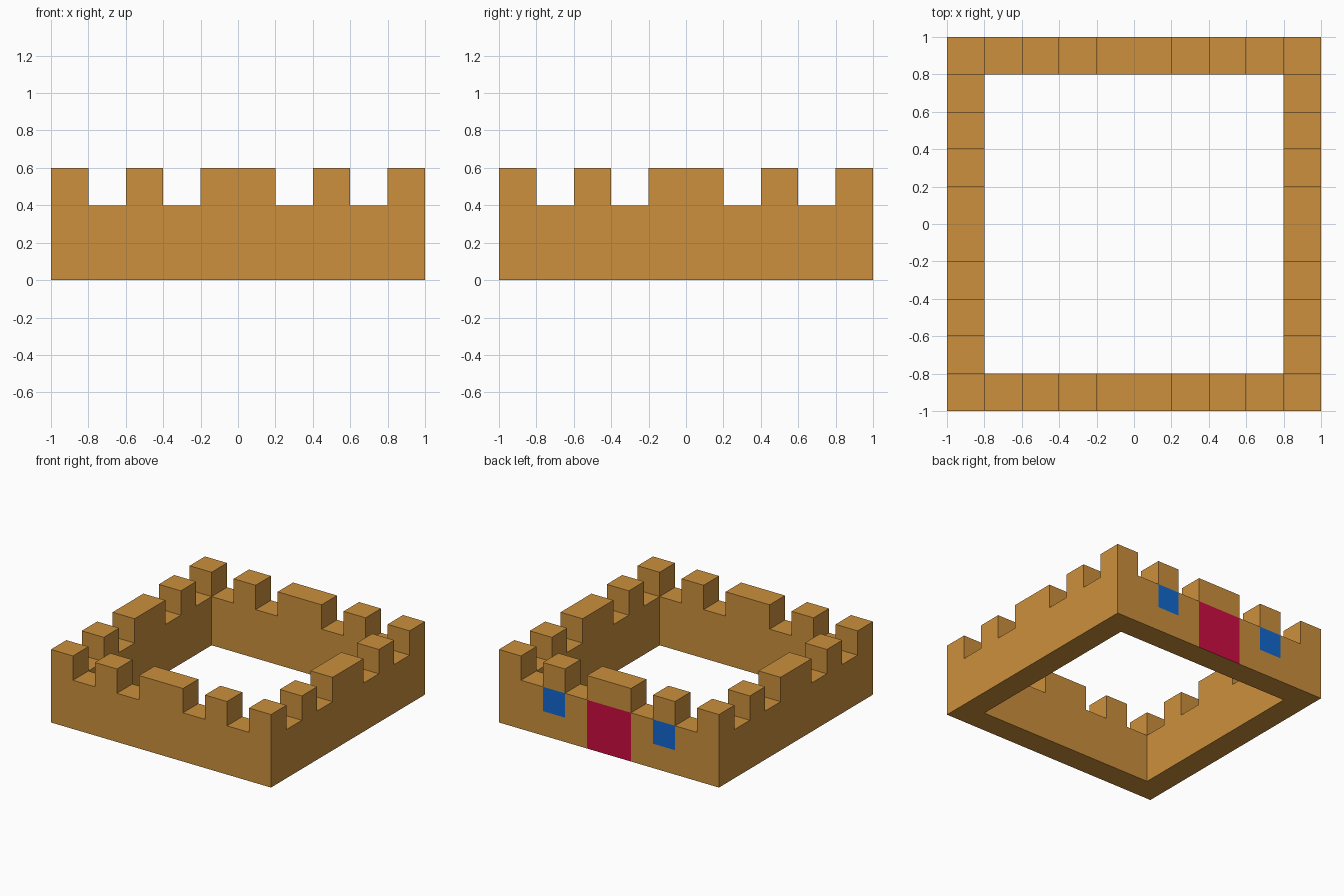
import bpy
import bmesh
from mathutils import Vector

# Remove the default cube
cube = bpy.data.objects.get("Cube")
if cube:
    bpy.data.objects.remove(cube, do_unlink=True)

UNIT = 0.2      # one building block
COUNT = 10      # blocks along each side
WALL_ROWS = 2   # rows below the battlements


def make_material(name, rgb):
    mat = bpy.data.materials.new(name)
    mat.use_nodes = True
    color = (*rgb, 1.0)
    mat.diffuse_color = color
    mat.node_tree.nodes["Principled BSDF"].inputs["Base Color"].default_value = color
    return mat


sandstone = make_material("sandstone", (0.6, 0.28, 0.045))
door_red = make_material("door_red", (0.6, 0.004, 0.052))
window_blue = make_material("window_blue", (0.006, 0.14, 0.62))

# Block pattern: a square ring with merlons along the top
merlons = {0, 2, 4, 5, 7, 9}
last = COUNT - 1
cells = set()
for i in range(COUNT):
    for j in range(COUNT):
        if i in (0, last) or j in (0, last):
            along = i if j in (0, last) else j
            rows = WALL_ROWS + (along in merlons)
            cells.update((i, j, k) for k in range(rows))


def paint_index(cell, axis, step):
    """Gate and windows lie on the outer face of the back wall."""
    i, j, k = cell
    if axis == 1 and step == 1 and j == last and k < WALL_ROWS:
        if i in (4, 5):
            return 1
        if i in (2, 7) and k == WALL_ROWS - 1:
            return 2
    return 0


# Outer skin of the blocks
bm = bmesh.new()
corner = Vector((-1, -1, 0))
for cell in sorted(cells):
    for axis in range(3):
        for step in (-1, 1):
            neighbour = list(cell)
            neighbour[axis] += step
            if tuple(neighbour) in cells:
                continue
            normal, u = Vector((0, 0, 0)), Vector((0, 0, 0))
            normal[axis] = step
            u[(axis + 1) % 3] = 1
            v = normal.cross(u)
            middle = Vector(cell) + Vector((0.5, 0.5, 0.5)) + normal / 2
            ring = [middle + (a * u + b * v) / 2
                    for a, b in ((-1, -1), (1, -1), (1, 1), (-1, 1))]
            face = bm.faces.new([bm.verts.new(corner + p * UNIT) for p in ring])
            face.material_index = paint_index(cell, axis, step)

# Weld the skin and merge flat areas of the same colour
bmesh.ops.remove_doubles(bm, verts=bm.verts, dist=0.001)
bmesh.ops.dissolve_limit(bm, angle_limit=0.01, verts=bm.verts, edges=bm.edges,
                         delimit={'MATERIAL'})

mesh = bpy.data.meshes.new("castle_wall")
bm.to_mesh(mesh)
bm.free()
for mat in (sandstone, door_red, window_blue):
    mesh.materials.append(mat)
castle_wall = bpy.data.objects.new("castle_wall", mesh)
bpy.context.collection.objects.link(castle_wall)
